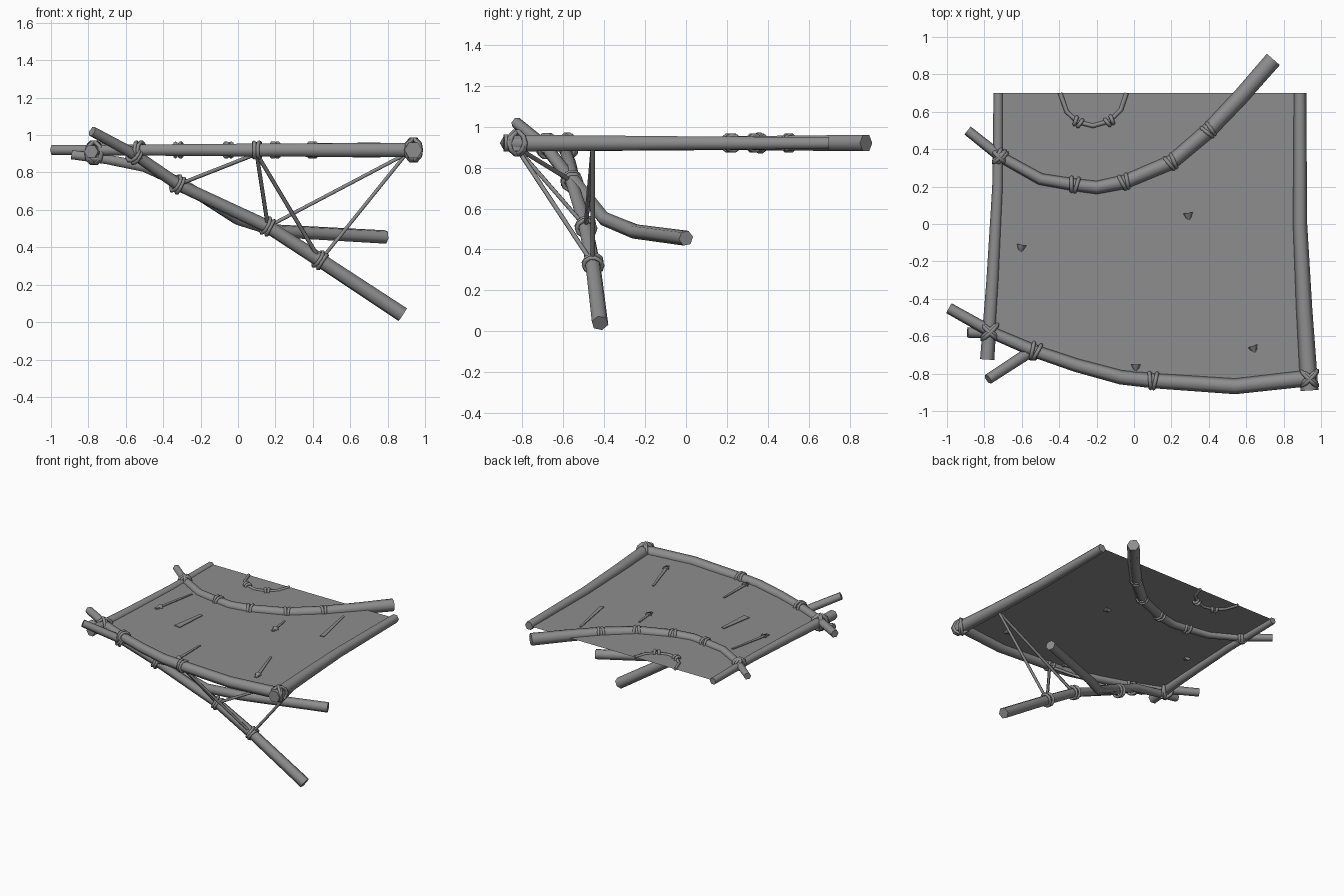
import bpy, bmesh, math
from mathutils import Vector

cube = bpy.data.objects.get("Cube")
if cube:
    bpy.data.objects.remove(cube, do_unlink=True)

grey = bpy.data.materials.new("weathered grey")
grey.use_nodes = True
colour = (0.27, 0.27, 0.27, 1)
grey.diffuse_color = colour
grey.node_tree.nodes["Principled BSDF"].inputs["Base Color"].default_value = colour

TOP = 0.92  # height of the canopy


def finish(obj, name):
    obj.name = name
    obj.data.materials.clear()
    obj.data.materials.append(grey)
    bpy.ops.object.select_all(action='DESELECT')
    obj.select_set(True)
    bpy.context.view_layer.objects.active = obj


def tube(name, pts, r0, r1):
    """Six-sided tapering pole along a path."""
    curve = bpy.data.curves.new(name, 'CURVE')
    curve.dimensions = '3D'
    curve.bevel_depth = 1
    curve.bevel_resolution = 1
    curve.use_fill_caps = True
    spline = curve.splines.new('POLY')
    spline.points.add(len(pts) - 1)
    for i, p in enumerate(pts):
        spline.points[i].co = (*p, 1)
        spline.points[i].radius = r0 + (r1 - r0) * i / (len(pts) - 1)
    obj = bpy.data.objects.new(name, curve)
    bpy.context.collection.objects.link(obj)
    finish(obj, name)
    bpy.ops.object.convert(target='MESH')
    bpy.ops.object.shade_smooth_by_angle(angle=math.radians(65))


def ring(name, at, axis, radius, thick=0.011):
    turn = Vector(axis).to_track_quat('Z', 'Y').to_euler()
    bpy.ops.mesh.primitive_torus_add(major_segments=10, minor_segments=5, location=at,
                                     rotation=turn, major_radius=radius, minor_radius=thick)
    finish(bpy.context.object, name)
    bpy.ops.object.shade_smooth_by_angle(angle=math.radians(75))


def binding(name, pts, i, radius):
    """Two slightly crossed rope turns around a pole at path point i."""
    at = Vector(pts[i])
    axis = (Vector(pts[i + 1]) - Vector(pts[i - 1])).normalized()
    side = axis.cross(Vector((0, 0, 1))).normalized()
    for s in (-1, 1):
        ring(name, at + axis * 0.014 * s, axis + side * 0.15 * s, radius)


def lashing(name, at, radius):
    """Crossed rope turns where two poles meet."""
    for s in (-1, 1):
        ring(name, at, (s, 1, 0.15), radius, 0.012)
        ring(name, at, (s * 0.9, 1, -0.15), radius - 0.004, 0.012)


def flat(points, z=TOP):
    return [(x, y, z) for x, y in points]


# Canopy frame
left = flat([(-0.725, 0.7), (-0.728, 0.2), (-0.755, -0.3), (-0.785, -0.725)], 0.912)
right = flat([(0.888, 0.7), (0.888, 0), (0.91, -0.45), (0.938, -0.89)])
front = flat([(-0.99, -0.45), (-0.74, -0.59), (-0.53, -0.68), (-0.31, -0.755),
              (-0.07, -0.82), (0.1, -0.838), (0.54, -0.868), (0.97, -0.82)])
back = flat([(-0.89, 0.5), (-0.715, 0.36), (-0.5, 0.24), (-0.32, 0.21), (-0.2, 0.195),
             (-0.05, 0.225), (0.2, 0.33), (0.4, 0.5), (0.57, 0.68), (0.745, 0.88)])
arc = flat([(-0.395, 0.7), (-0.36, 0.6), (-0.3, 0.545), (-0.22, 0.525),
            (-0.13, 0.55), (-0.07, 0.61), (-0.04, 0.7)])
tube("left_pole", left, 0.026, 0.038)
tube("right_pole", right, 0.033, 0.048)
tube("front_pole", front, 0.03, 0.044)
tube("back_pole", back, 0.027, 0.046)
tube("small_arc", arc, 0.012, 0.012)

# Legs below the canopy
straight = [(-0.78, -0.83, 1.02), (-0.55, -0.68, 0.895), (-0.32, -0.56, 0.735),
            (0.16, -0.49, 0.51), (0.44, -0.455, 0.33), (0.88, -0.42, 0.04)]
curved = [(-0.89, -0.58, 0.895), (-0.7, -0.585, 0.87), (-0.5, -0.57, 0.83),
          (-0.3, -0.55, 0.74), (0, -0.4, 0.55), (0.2, -0.25, 0.488), (0.79, 0, 0.455)]
tube("straight_leg", straight, 0.028, 0.042)
tube("curved_leg", curved, 0.028, 0.038)

# Hide sheet stretched between the poles
bm = bmesh.new()
corner = [(-0.77, -0.57, TOP)]
outline = left[:3] + corner + front[1:7] + [(0.935, -0.825, TOP)] + right[2::-1]
bm.faces.new([bm.verts.new((x, y, TOP)) for x, y, z in outline])
bmesh.ops.recalc_face_normals(bm, faces=bm.faces)
for f in bm.faces:
    f.normal_update()
    if f.normal.z < 0:
        f.normal_flip()
mesh = bpy.data.meshes.new("sheet")
bm.to_mesh(mesh)
bm.free()
sheet = bpy.data.objects.new("sheet", mesh)
bpy.context.collection.objects.link(sheet)
finish(sheet, "sheet")

# Rope bindings
for i in (2, 5):
    binding("front_binding", front, i, 0.042)
for i in (1, 3, 5, 6, 7):
    binding("back_binding", back, i, 0.037)
for i in (2, 4):
    binding("arc_binding", arc, i, 0.02)
for i in (1, 2, 3, 4):
    binding("leg_binding", straight, i, 0.045)
lashing("left_lashing", (-0.77, -0.575, 0.905), 0.058)
lashing("right_lashing", (0.938, -0.825, TOP), 0.058)
lashing("back_lashing", (-0.72, 0.36, TOP), 0.042)

# Bracing ropes
front_tie, side_tie = (0.1, -0.83, 0.9), (0.9, -0.455, 0.9)
for a, b in ((front_tie, straight[2]), (front_tie, straight[3]), (front_tie, straight[4]),
             (side_tie, straight[3]), (side_tie, straight[4])):
    tube("bracing_rope", [a, b], 0.011, 0.011)

# Stitched slivers and pointed tips on the sheet
for x0, y0, x1, y1, w, tip in ((-0.54, 0.19, -0.61, -0.16, 0.014, True),
                               (-0.28, -0.06, -0.31, -0.32, 0.026, False),
                               (0.01, -0.49, 0.01, -0.8, 0.014, True),
                               (0.27, 0.2, 0.295, 0.01, 0.012, True),
                               (0.54, -0.36, 0.65, -0.7, 0.014, True),
                               (0.57, 0.51, 0.64, 0.14, 0.016, False)):
    a, b = Vector((x0, y0, TOP)), Vector((x1, y1, TOP))
    along = (b - a).normalized()
    side = Vector((-along.y, along.x, 0)) * w
    bm = bmesh.new()
    quad = [a + side * 0.5, a - side * 0.5, b - side, b + side]
    face = bm.faces.new([bm.verts.new(p + Vector((0, 0, 0.002))) for p in quad])
    bmesh.ops.recalc_face_normals(bm, faces=bm.faces)
    up = bmesh.ops.extrude_face_region(bm, geom=[face])
    for v in up["geom"]:
        if isinstance(v, bmesh.types.BMVert):
            v.co.z += 0.006
    bmesh.ops.recalc_face_normals(bm, faces=bm.faces)
    mesh = bpy.data.meshes.new("sliver")
    bm.to_mesh(mesh)
    bm.free()
    obj = bpy.data.objects.new("sliver", mesh)
    bpy.context.collection.objects.link(obj)
    finish(obj, "sliver")
    if tip:
        tube("sliver_tip", [b - along * 0.05, b], 0.026, 0.004)
